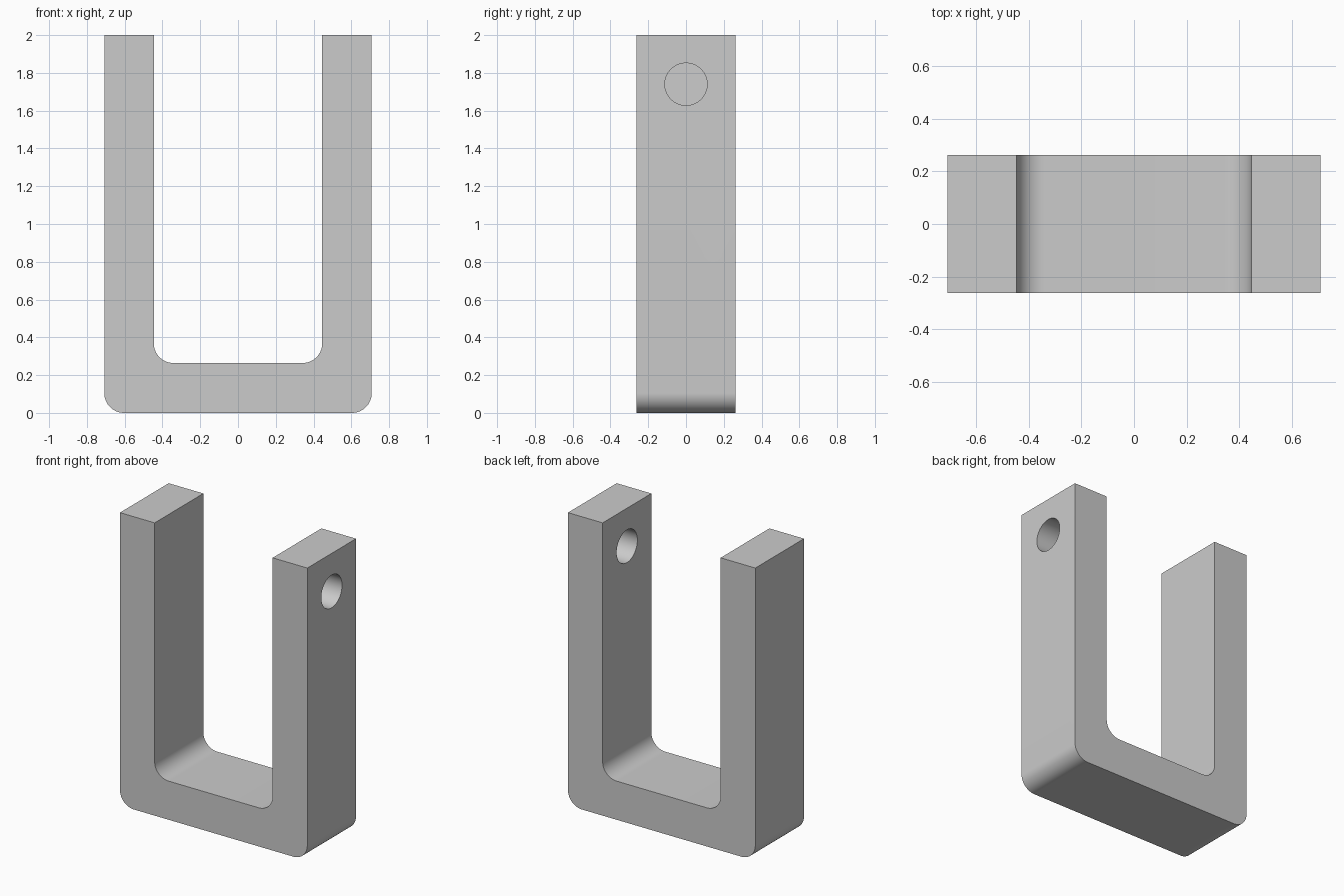
import bpy, bmesh
from math import radians, cos, sin

if "Cube" in bpy.data.objects:
    bpy.data.objects.remove(bpy.data.objects["Cube"], do_unlink=True)

HALF_W, HALF_D, HEIGHT = 0.708, 0.263, 2.0
INNER_W, FLOOR, RADIUS = 0.446, 0.264, 0.105
HOLE_Z, HOLE_R = 1.74, 0.112
STEPS = 16

grey = bpy.data.materials.new("light_grey")
grey.use_nodes = True
colour = (0.6, 0.6, 0.6, 1)
grey.diffuse_color = colour
grey.node_tree.nodes["Principled BSDF"].inputs["Base Color"].default_value = colour


def half_u(half, bottom):
    """Right half of a U outline, from the arm top down round the corner."""
    pts = [(half, HEIGHT)]
    for i in range(STEPS + 1):
        a = radians(-90 * i / STEPS)
        pts.append((half - RADIUS + RADIUS * cos(a), bottom + RADIUS + RADIUS * sin(a)))
    return pts


def full_u(half, bottom):
    right = half_u(half, bottom)
    return right + [(-x, z) for x, z in reversed(right)]


# U-shaped clevis body, extruded front to back
outline = full_u(HALF_W, 0) + full_u(INNER_W, FLOOR)[::-1]
bm = bmesh.new()
face = bm.faces.new([bm.verts.new((x, -HALF_D, z)) for x, z in outline])
ext = bmesh.ops.extrude_face_region(bm, geom=[face])
moved = [v for v in ext["geom"] if isinstance(v, bmesh.types.BMVert)]
bmesh.ops.translate(bm, verts=moved, vec=(0, 2 * HALF_D, 0))
bmesh.ops.recalc_face_normals(bm, faces=bm.faces)
mesh = bpy.data.meshes.new("u_bracket")
bm.to_mesh(mesh)
bm.free()
mesh.materials.append(grey)
bracket = bpy.data.objects.new("u_bracket", mesh)
bpy.context.collection.objects.link(bracket)

# Pin hole through the left arm only
bpy.ops.mesh.primitive_cylinder_add(
    vertices=64, radius=HOLE_R, depth=0.5,
    location=((HALF_W + INNER_W) / 2, 0, HOLE_Z), rotation=(0, radians(90), 0))
cutter = bpy.context.object
cutter.name = "hole_cutter"
cutter.data.materials.append(grey)
cut = bracket.modifiers.new("pin_hole", 'BOOLEAN')
cut.operation = 'DIFFERENCE'
cut.solver = 'EXACT'
cut.object = cutter

# Apply the cut, then smooth the rounded surfaces
bpy.ops.object.select_all(action='DESELECT')
bracket.select_set(True)
bpy.context.view_layer.objects.active = bracket
bpy.ops.object.modifier_apply(modifier=cut.name)
bpy.data.objects.remove(cutter, do_unlink=True)
bpy.ops.object.shade_smooth_by_angle(angle=radians(30))
